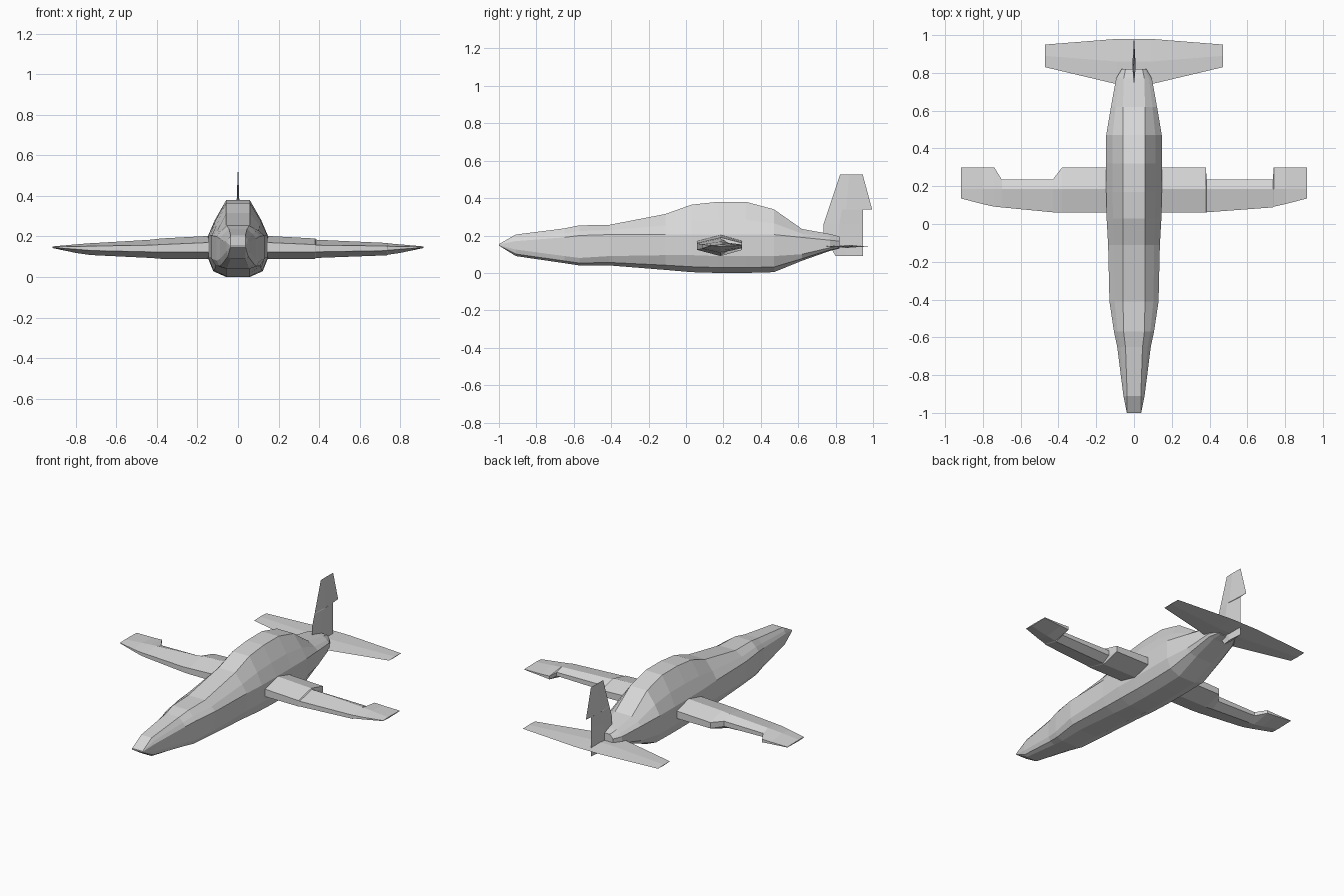
import bpy, bmesh

grey = bpy.data.materials.new("light grey")
grey.diffuse_color = (0.68, 0.68, 0.68, 1)


def loft(name, rings):
    """Skin a list of equal-length point rings and cap both ends."""
    bm = bmesh.new()
    vs = [[bm.verts.new(p) for p in ring] for ring in rings]
    n = len(vs[0])
    for a, b in zip(vs, vs[1:]):
        for i in range(n):
            j = (i + 1) % n
            bm.faces.new((a[i], a[j], b[j], b[i]))
    bm.faces.new(vs[0])
    bm.faces.new(vs[-1])
    bmesh.ops.remove_doubles(bm, verts=bm.verts, dist=0.0005)
    bmesh.ops.recalc_face_normals(bm, faces=bm.faces)
    me = bpy.data.meshes.new(name)
    bm.to_mesh(me)
    bm.free()
    me.materials.append(grey)
    ob = bpy.data.objects.new(name, me)
    bpy.context.collection.objects.link(ob)
    return ob


# Fuselage stations: y, top, top half width, upper side z, half width, lower side z, bottom, bottom half width
stations = [
    (-1.00, 0.154, 0.036, 0.152, 0.038, 0.148, 0.146, 0.036),
    (-0.91, 0.205, 0.036, 0.170, 0.056, 0.125, 0.090, 0.036),
    (-0.65, 0.238, 0.045, 0.190, 0.089, 0.090, 0.052, 0.050),
    (-0.57, 0.254, 0.055, 0.200, 0.106, 0.080, 0.040, 0.055),
    (-0.41, 0.257, 0.058, 0.205, 0.130, 0.090, 0.040, 0.058),
    (-0.11, 0.315, 0.058, 0.205, 0.137, 0.095, 0.016, 0.058),
    (0.03, 0.365, 0.058, 0.205, 0.145, 0.095, 0.004, 0.058),
    (0.17, 0.380, 0.058, 0.205, 0.147, 0.090, 0.000, 0.058),
    (0.32, 0.380, 0.058, 0.205, 0.147, 0.090, 0.000, 0.058),
    (0.47, 0.340, 0.058, 0.205, 0.147, 0.090, 0.004, 0.058),
    (0.62, 0.235, 0.058, 0.190, 0.122, 0.100, 0.065, 0.058),
    (0.77, 0.208, 0.055, 0.175, 0.095, 0.135, 0.118, 0.055),
    (0.82, 0.195, 0.045, 0.170, 0.065, 0.140, 0.130, 0.045),
]


def hull_ring(y, top, wt, zu, w, zl, bot, wb):
    half = [(wt, top), (wt + 0.62 * (w - wt), top - 0.55 * (top - zu)), (w, zu),
            (w, zl), (wb + 0.72 * (w - wb), bot + 0.32 * (zl - bot)), (wb, bot)]
    return [(x, y, z) for x, z in half] + [(-x, y, z) for x, z in reversed(half)]


loft("fuselage", [hull_ring(*s) for s in stations])

# Wing stations: x, leading y, trailing y, top z, bottom z, edge upper z, edge lower z
wing = [
    (0.10, 0.06, 0.30, 0.205, 0.09, 0.172, 0.123),
    (0.38, 0.06, 0.30, 0.190, 0.09, 0.160, 0.123),
    (0.47, 0.066, 0.235, 0.184, 0.094, 0.157, 0.124),
    (0.70, 0.088, 0.235, 0.168, 0.107, 0.153, 0.130),
    (0.74, 0.092, 0.30, 0.166, 0.110, 0.152, 0.132),
    (0.80, 0.105, 0.30, 0.161, 0.119, 0.150, 0.137),
    (0.915, 0.135, 0.30, 0.151, 0.143, 0.149, 0.146),
]
# The inner cutout begins square on the right wing and slanted on the left
for side, label, inner, outer in ((1, "right_wing", 0.385, 0.735), (-1, "left_wing", 0.43, 0.70)):
    rings = []
    for i, (x, lead, trail, zt, zb, eu, el) in enumerate(wing):
        x = inner if i == 2 else outer if i == 3 else x
        lead = 0.062 if i == 2 else lead
        x *= side
        rings.append([(x, lead, el), (x, lead, eu), (x, 0.185, zt),
                      (x, trail, eu), (x, trail, el), (x, 0.185, zb)])
    loft(label, rings)

# Tailplane, thin lens section across the span
tail = [(-0.47, 0.83, 0.95, 0.002), (-0.09, 0.74, 0.98, 0.008),
        (0.09, 0.74, 0.98, 0.008), (0.47, 0.83, 0.95, 0.002)]
loft("tailplane", [[(x, a, 0.142), (x, (a + b) / 2, 0.142 + t),
                    (x, b, 0.142), (x, (a + b) / 2, 0.142 - t)] for x, a, b, t in tail])

# Fin and rudder, lofted upward; the rudder horn overhangs at z = 0.34
fin = [(0.09, 0.80, 0.945, 0.008), (0.20, 0.735, 0.945, 0.008), (0.26, 0.735, 0.945, 0.008),
       (0.338, 0.761, 0.945, 0.008), (0.340, 0.762, 0.995, 0.008), (0.525, 0.823, 0.945, 0.001)]
loft("tail_fin", [[(0, a, z), (t, a + 0.4 * (b - a), z), (0, b, z),
                   (-t, a + 0.4 * (b - a), z)] for z, a, b, t in fin])
